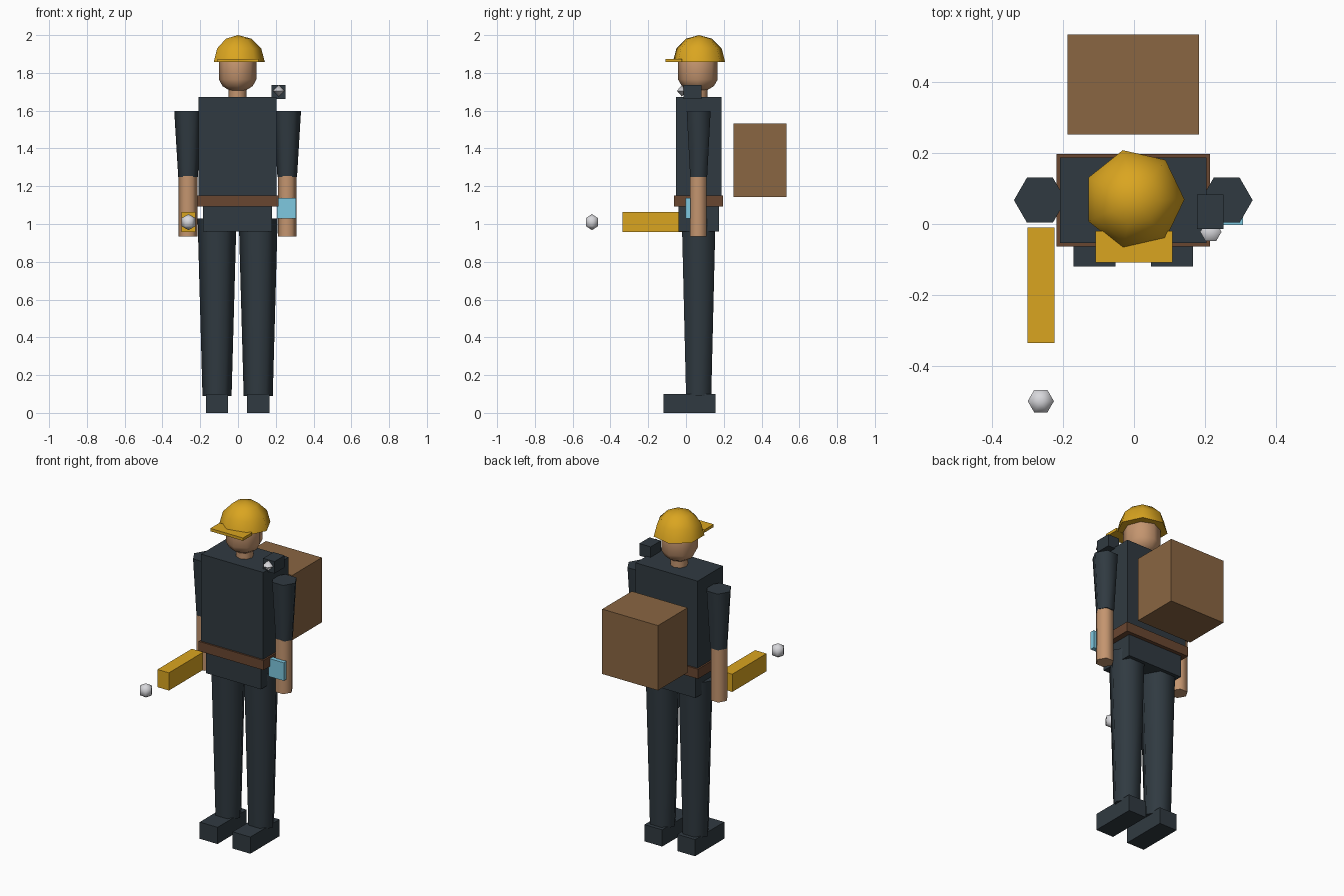
import bpy, bmesh, math

if "Cube" in bpy.data.objects:
    bpy.data.objects.remove(bpy.data.objects["Cube"])

X0, Y0 = -0.002, 0.067   # body axis


def material(name, hex_colour):
    srgb = [int(hex_colour[i:i + 2], 16) / 255 for i in (0, 2, 4)]
    lin = [c / 12.92 if c <= 0.04045 else ((c + 0.055) / 1.055) ** 2.4 for c in srgb]
    m = bpy.data.materials.new(name)
    m.use_nodes = True
    m.diffuse_color = (*lin, 1)
    bsdf = next(n for n in m.node_tree.nodes if n.type == 'BSDF_PRINCIPLED')
    bsdf.inputs["Base Color"].default_value = (*lin, 1)
    return m


cloth = material("dark_cloth", "303A41")
skin = material("skin", "C4956F")
yellow = material("safety_yellow", "DAA520")
leather = material("belt_leather", "694630")
canvas = material("pack_brown", "8A6642")
screen = material("screen_blue", "7EC8E0")
glass = material("lamp_grey", "D8D8DC")


def finish(name, bm, mat, smooth=False):
    bmesh.ops.recalc_face_normals(bm, faces=bm.faces)
    mesh = bpy.data.meshes.new(name)
    bm.to_mesh(mesh)
    bm.free()
    mesh.materials.append(mat)
    ob = bpy.data.objects.new(name, mesh)
    bpy.context.collection.objects.link(ob)
    if smooth:
        bpy.ops.object.select_all(action='DESELECT')
        ob.select_set(True)
        bpy.context.view_layer.objects.active = ob
        bpy.ops.object.shade_smooth_by_angle(angle=math.radians(65))
    return ob


def box(name, mat, xs, ys, zs):
    """Box from its extents along each axis."""
    bm = bmesh.new()
    bmesh.ops.create_cube(bm, size=1)
    for v in bm.verts:
        v.co = [(lo + hi) / 2 + c * (hi - lo) for c, (lo, hi) in zip(v.co, (xs, ys, zs))]
    return finish(name, bm, mat)


def lathe(name, mat, x, y, profile, sides, y_scale=1):
    """Revolve (radius, height) points; open ends are capped."""
    bm = bmesh.new()
    rings = []
    for r, z in profile:
        if r < 1e-5:
            rings.append([bm.verts.new((x, y, z))] * sides)
            continue
        turns = [2 * math.pi * i / sides for i in range(sides)]
        rings.append([bm.verts.new((x + r * math.cos(a), y + r * y_scale * math.sin(a), z))
                      for a in turns])
    for lower, upper in zip(rings, rings[1:]):
        for i in range(sides):
            j = (i + 1) % sides
            quad = [lower[i], lower[j], upper[j], upper[i]]
            bm.faces.new(list(dict.fromkeys(quad)))
    for ring in (rings[0], rings[-1]):
        if len(set(ring)) > 1:
            bm.faces.new(ring)
    return finish(name, bm, mat, smooth=True)


def arc(radius, z, rings, start=-90):
    """Profile of a ball, or of a dome when it starts at zero."""
    angles = [math.radians(start + (90 - start) * i / rings) for i in range(rings + 1)]
    return [(radius * math.cos(a), z + radius * math.sin(a)) for a in angles]


def centred(half, c=X0):
    return (c - half, c + half)


# Limbs, mirrored about the body axis
for side, s in (("left", 1), ("right", -1)):
    leg_x, arm_x = X0 + s * 0.109, X0 + s * 0.2625
    box(side + "_boot", cloth, centred(0.059, leg_x), (-0.12, 0.157), (0, 0.1))
    lathe(side + "_leg", cloth, leg_x, Y0, [(0.077, 0.09), (0.103, 1.03)], 6)
    lathe(side + "_sleeve", cloth, arm_x, Y0, [(0.052, 1.25), (0.073, 1.597)], 6)
    lathe(side + "_forearm", skin, arm_x, Y0 - 0.003, [(0.05, 0.935), (0.05, 1.255)], 6)

# Trunk
box("hips", cloth, centred(0.183), centred(0.108, Y0), (0.96, 1.12))
box("torso", cloth, centred(0.206), centred(0.12, Y0), (1.1, 1.672))
box("belt", leather, centred(0.216), centred(0.13, Y0), (1.092, 1.15))

# Head and helmet
lathe("neck", skin, X0, Y0, [(0.048, 1.66), (0.048, 1.74)], 8)
lathe("head", skin, X0, Y0 - 0.004,
      [(0, 1.7), (0.045, 1.708), (0.08, 1.73), (0.099, 1.765), (0.099, 1.88), (0.07, 1.93)],
      8, y_scale=1.06)
lathe("helmet", yellow, 0, Y0 + 0.002, arc(0.142, 1.858, 3, start=0), 7)
box("helmet_brim", yellow, (-0.108, 0.108), (-0.108, -0.02), (1.857, 1.874))

# Backpack
box("backpack", canvas, centred(0.185), (0.252, 0.533), (1.143, 1.532))

# Hand torch with its floating lamp
box("torch_body", yellow, (-0.3, -0.224), (-0.335, -0.01), (0.957, 1.063))
lathe("torch_lamp", glass, -0.262, -0.498, arc(0.0425, 1.01, 3), 6)

# Shoulder lamp and wrist screen
box("shoulder_lamp_body", cloth, (0.177, 0.252), (-0.014, 0.083), (1.663, 1.735))
lathe("shoulder_lamp_lens", glass, 0.216, -0.022, arc(0.03, 1.705, 2), 6)
box("wrist_screen", screen, (0.206, 0.306), (-0.003, 0.025), (1.03, 1.138))
